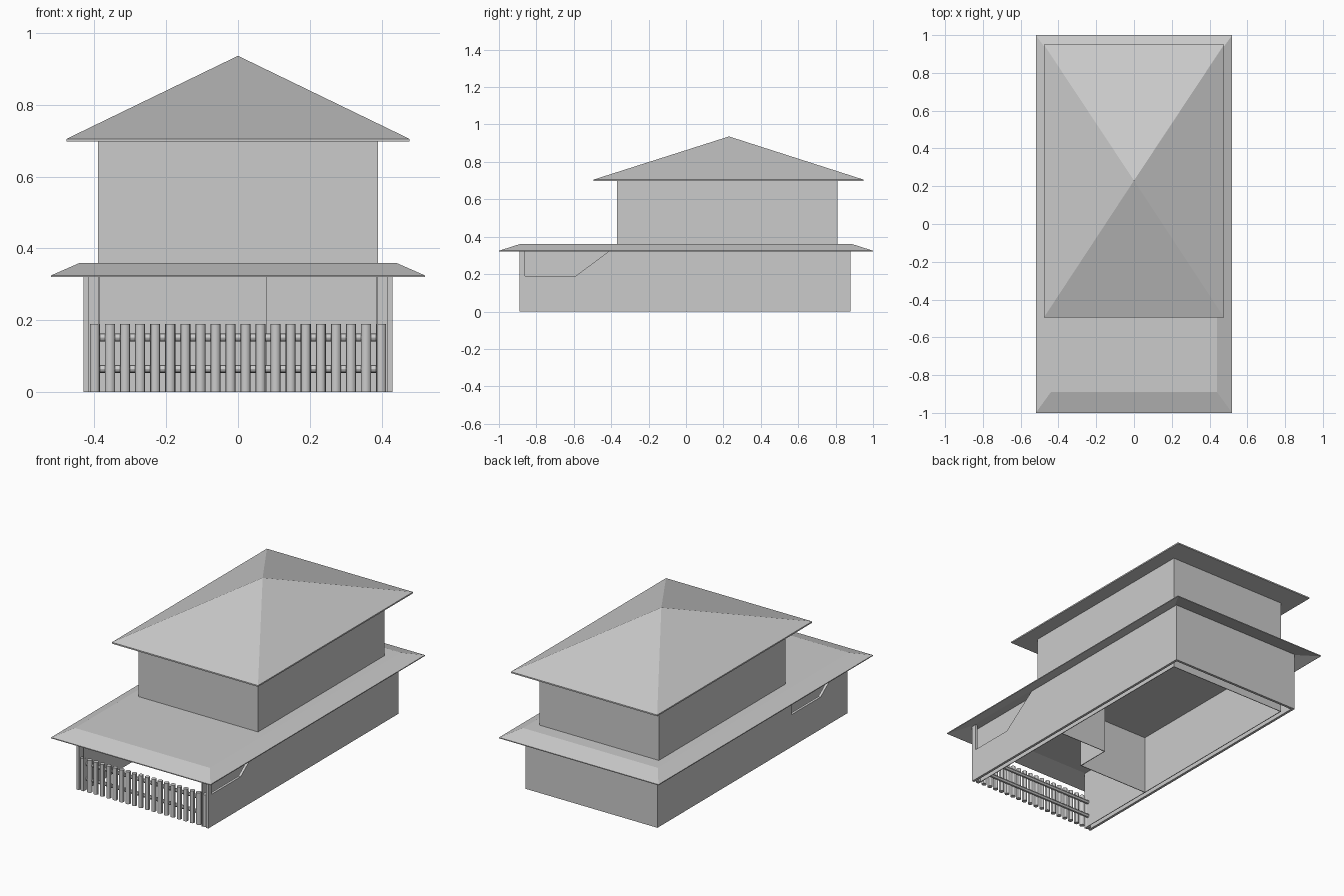
import bpy, bmesh, math
from mathutils import Matrix, Vector

cube = bpy.data.objects.get("Cube")
if cube:
    bpy.data.objects.remove(cube, do_unlink=True)

grey = bpy.data.materials.new("plain grey")
grey.use_nodes = True
COLOUR = (0.6, 0.6, 0.6, 1)
grey.diffuse_color = COLOUR
grey.node_tree.nodes["Principled BSDF"].inputs["Base Color"].default_value = COLOUR


def finish(name, bm):
    bmesh.ops.recalc_face_normals(bm, faces=bm.faces)
    mesh = bpy.data.meshes.new(name)
    bm.to_mesh(mesh)
    bm.free()
    mesh.materials.append(grey)
    obj = bpy.data.objects.new(name, mesh)
    bpy.context.collection.objects.link(obj)
    return obj


def box(name, x, y, z):
    """Box from (low, high) pairs."""
    bm = bmesh.new()
    bmesh.ops.create_cube(bm, size=1)
    for v in bm.verts:
        v.co = Vector([p[0] + (c + 0.5) * (p[1] - p[0]) for c, p in zip(v.co, (x, y, z))])
    return finish(name, bm)


def side_profile(name, outline, x_low, x_high):
    """Outline in y and z, extruded along x."""
    bm = bmesh.new()
    face = bm.faces.new([bm.verts.new((x_low, y, z)) for y, z in outline])
    out = bmesh.ops.extrude_face_region(bm, geom=[face])["geom"]
    bmesh.ops.translate(bm, vec=(x_high - x_low, 0, 0),
                        verts=[e for e in out if isinstance(e, bmesh.types.BMVert)])
    return finish(name, bm)


def hip_rings(name, rings, closed=True):
    """Stack of rectangles (half x, y low, y high, z), joined in order."""
    bm = bmesh.new()
    loops = [[bm.verts.new(p) for p in ((-hx, a, z), (hx, a, z), (hx, b, z), (-hx, b, z))]
             for hx, a, b, z in rings]
    for low, high in zip(loops, loops[1:]):
        for i in range(4):
            j = (i + 1) % 4
            bm.faces.new((low[i], low[j], high[j], high[i]))
    bm.faces.new(loops[0])
    bm.faces.new(loops[-1])
    bmesh.ops.remove_doubles(bm, verts=bm.verts, dist=0.0001)
    return finish(name, bm)


def rods(name, radius, length, sides, matrices):
    bm = bmesh.new()
    for m in matrices:
        bmesh.ops.create_cone(bm, cap_ends=True, segments=sides, radius1=radius,
                              radius2=radius, depth=length, matrix=m)
    obj = finish(name, bm)
    bpy.ops.object.select_all(action="DESELECT")
    obj.select_set(True)
    bpy.context.view_layer.objects.active = obj
    bpy.ops.object.shade_smooth_by_angle()
    return obj


OUT, THICK, FRONT, BACK, TOP = 0.43, 0.015, -0.89, 0.88, 0.35
INNER, SHEET = 0.39, 0.004
HOUSE_FRONT, DOOR_Y, HOUSE_BACK, STEP_X = -0.37, -0.16, 0.81, 0.075

# Outer ground floor walls, with a porch opening in each side
base = [(FRONT, 0), (BACK, 0), (BACK, TOP)]
right_hole = [(-0.375, TOP), (-0.59, 0.19), (-0.86, 0.19), (-0.86, TOP), (FRONT, TOP)]
left_hole = [(-0.37, TOP), (-0.37, 0.19), (-0.64, 0.19), (-0.855, TOP), (FRONT, TOP)]
side_profile("outer_wall_left", base + right_hole, OUT - THICK, OUT)
side_profile("outer_wall_right", base + left_hole, -OUT, THICK - OUT)
box("outer_wall_back", (THICK - OUT, OUT - THICK), (BACK - THICK, BACK), (0, TOP))

# Inner ground floor walls, with a stepped entrance
for name, x in (("inner_wall_left", INNER - SHEET), ("inner_wall_right", -INNER)):
    box(name, (x, x + SHEET), (FRONT, HOUSE_BACK), (0, TOP))
box("inner_wall_back", (-INNER, INNER), (HOUSE_BACK - SHEET, HOUSE_BACK), (0, TOP))
box("entrance_wall_front", (-INNER, STEP_X), (HOUSE_FRONT, HOUSE_FRONT + SHEET), (0, TOP))
box("entrance_wall_side", (STEP_X, STEP_X + SHEET), (HOUSE_FRONT, DOOR_Y), (0, TOP))
box("entrance_wall_recessed", (STEP_X, INNER), (DOOR_Y - SHEET, DOOR_Y), (0, TOP))

# Lower roof: hollow hipped shell with a flat top
hip_rings("lower_roof", [(0.435, -0.885, 0.875, 0.352), (0.515, -0.995, 0.995, 0.32),
                         (0.52, -1, 1, 0.32), (0.52, -1, 1, 0.325),
                         (0.44, -0.89, 0.89, 0.36)])

# Upper storey and its pyramid roof
box("upper_storey", (-INNER, INNER), (HOUSE_FRONT, HOUSE_BACK), (0.355, 0.7))
hip_rings("upper_roof", [(0.477, -0.495, 0.95, 0.697), (0.477, -0.495, 0.95, 0.705),
                         (0.00001, 0.22999, 0.23001, 0.936)])

# Porch fence: round pickets in front of two rails
COUNT, SPAN = 20, 0.398
rods("fence_pickets", 0.014, 0.19, 12,
     [Matrix.Translation((-SPAN + 2 * SPAN * i / (COUNT - 1), -0.874, 0.095))
      for i in range(COUNT)])
rods("fence_rails", 0.011, 0.77, 12,
     [Matrix.Translation((0, -0.858, z)) @ Matrix.Rotation(math.pi / 2, 4, "Y")
      for z in (0.065, 0.152)])
